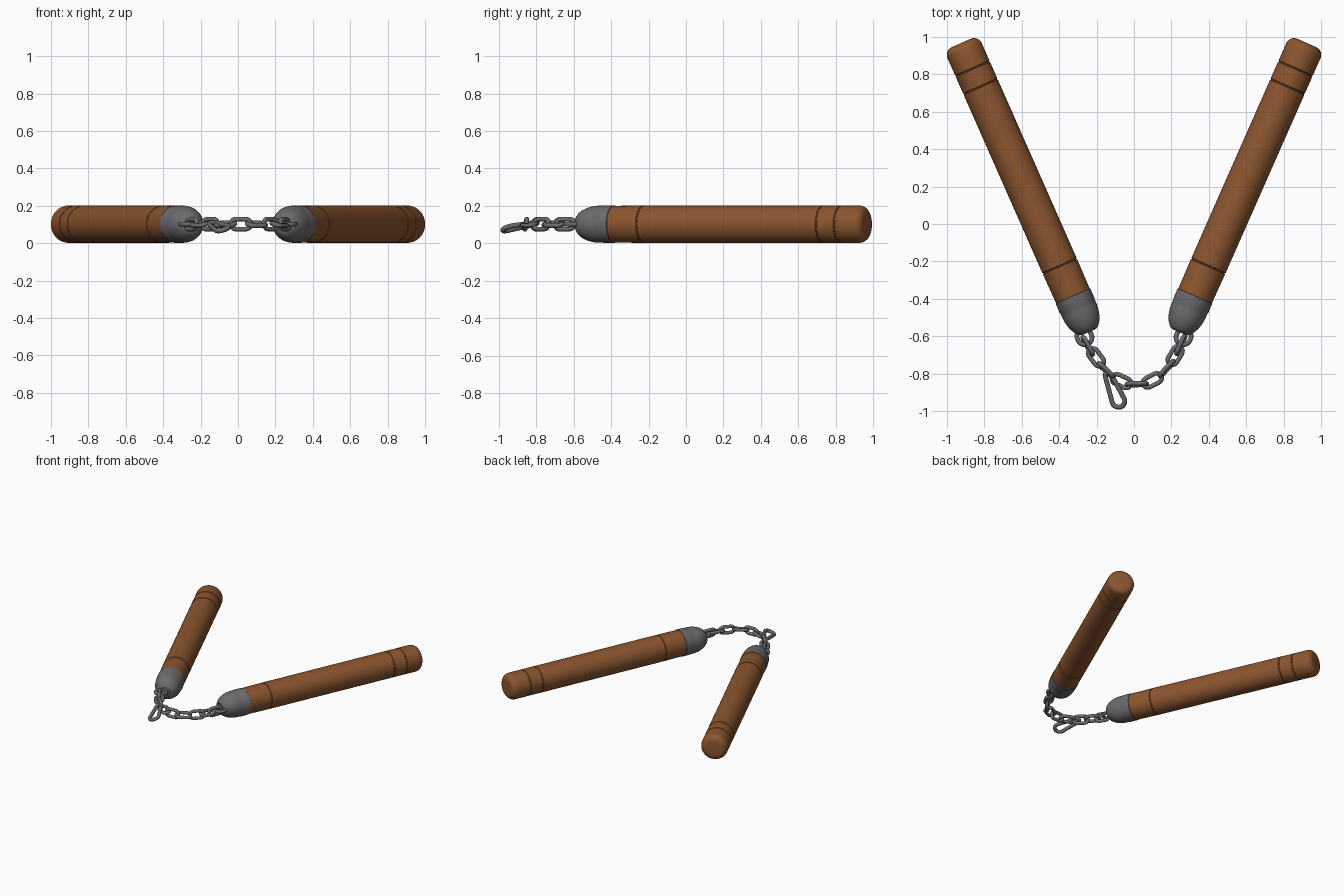
import bpy, bmesh, math
from mathutils import Vector, Matrix

if "Cube" in bpy.data.objects:
    bpy.data.objects.remove(bpy.data.objects["Cube"])

def material(name, rgb):
    m = bpy.data.materials.new(name)
    m.diffuse_color = (*rgb, 1)
    m.use_nodes = True
    m.node_tree.nodes["Principled BSDF"].inputs["Base Color"].default_value = m.diffuse_color
    return m

WOOD = material("brown wood", (0.26, 0.092, 0.028))
METAL = material("grey metal", (0.15, 0.146, 0.156))
ZC = 0.102  # height of the stick axes

def finish(name, bm, mat, angle=40):
    bmesh.ops.recalc_face_normals(bm, faces=bm.faces)
    me = bpy.data.meshes.new(name)
    bm.to_mesh(me)
    bm.free()
    me.materials.append(mat)
    ob = bpy.data.objects.new(name, me)
    bpy.context.collection.objects.link(ob)
    bpy.ops.object.select_all(action='DESELECT')
    ob.select_set(True)
    bpy.context.view_layer.objects.active = ob
    bpy.ops.object.shade_smooth_by_angle(angle=math.radians(angle))

def lathe(name, profile, mat, frame, n=40):
    """Closed solid of revolution about local x; profile = (distance, radius)."""
    bm = bmesh.new()
    rings = [[bm.verts.new(frame @ Vector((t, r * math.cos(2 * math.pi * i / n),
                                           r * math.sin(2 * math.pi * i / n))))
              for i in range(n)] for t, r in profile]
    for a, b in zip(rings, rings[1:]):
        for i in range(n):
            bm.faces.new((a[i], a[(i + 1) % n], b[(i + 1) % n], b[i]))
    bm.faces.new(rings[0])
    bm.faces.new(rings[-1])
    finish(name, bm, mat)

def link(name, pos, direction, roll, half, r0, r1, wire, n=10, arc=10):
    """Chain link: two arcs of radius r0 / r1 joined by straights, swept by a wire."""
    x = Vector(direction).normalized()
    y = Vector((0, 0, 1)).cross(x).normalized()
    z = x.cross(y)
    y, z = (y * math.cos(roll) + z * math.sin(roll),
            z * math.cos(roll) - y * math.sin(roll))
    path = []
    for cx, r, start in ((half, r1, -math.pi / 2), (-half, r0, math.pi / 2)):
        for i in range(arc + 1):
            a = start + math.pi * i / arc
            path.append((cx + r * math.cos(a), r * math.sin(a), a))
    bm = bmesh.new()
    rings = []
    for px, py, a in path:
        out = x * math.cos(a) + y * math.sin(a)
        c = Vector(pos) + x * px + y * py
        rings.append([bm.verts.new(c + wire * (out * math.cos(2 * math.pi * k / n)
                                               + z * math.sin(2 * math.pi * k / n)))
                      for k in range(n)])
    for j, a in enumerate(rings):
        b = rings[(j + 1) % len(rings)]
        for k in range(n):
            bm.faces.new((a[k], a[(k + 1) % n], b[(k + 1) % n], b[k]))
    finish(name, bm, METAL, 60)

def groove(t):
    return [(t - 0.005, 0.1), (t - 0.002, 0.096), (t + 0.002, 0.096), (t + 0.005, 0.1)]

# wooden stick with shallow grooves and a rounded outer end
stick = [(0, 0.098)] + groove(0.176) + groove(1.225) + groove(1.33)
stick += [(1.435 + 0.045 * math.sin(a), 0.055 + 0.045 * math.cos(a))
          for a in [math.pi / 2 * i / 6 for i in range(7)]]
# metal end cap, domed towards the chain
cap = [(0.003, 0.097), (0.0, 0.101), (-0.055, 0.101), (-0.06, 0.099), (-0.09, 0.099),
       (-0.12, 0.096), (-0.15, 0.088), (-0.175, 0.077), (-0.195, 0.063),
       (-0.207, 0.049), (-0.21, 0.034), (-0.205, 0.03)]

for side, s in (("right", 1), ("left", -1)):
    d = Vector((0.404 * s, 0.915, 0)).normalized()
    nrm = Vector((-d.y, d.x, 0))
    frame = Matrix.Translation((0.326 * s, -0.386, ZC)) @ \
        Matrix((d, nrm, (0, 0, 1))).transposed().to_4x4()
    lathe(side + "_stick", stick, WOOD, frame)
    lathe(side + "_end_cap", cap, METAL, frame)
    # ring held in the tip of the cap
    link(side + "_cap_ring", (0.265 * s, -0.603, ZC), d, 0, 0.004, 0.039, 0.039, 0.0125)

# chain links, alternately standing and lying
path = [(-0.265, -0.603), (-0.247, -0.652), (-0.203, -0.713), (-0.15, -0.782),
        (-0.067, -0.84), (0.015, -0.856), (0.098, -0.836), (0.175, -0.773),
        (0.22, -0.703), (0.25, -0.646), (0.265, -0.603)]
for i in range(1, len(path) - 1):
    (ax, ay), (bx, by) = path[i - 1], path[i + 1]
    roll = math.radians(80 if i % 2 else 15)
    link(f"chain_link_{i}", (*path[i], ZC), (bx - ax, by - ay, 0), roll,
         0.026, 0.027, 0.027, 0.0125)

# long pear-shaped link hanging off the chain
a, b = Vector((-0.137, -0.812, 0.105)), Vector((-0.084, -0.945, 0.08))
link("hanging_loop", (a + b) / 2, b - a, math.radians(20),
     (b - a).length / 2, 0.018, 0.036, 0.0135)
